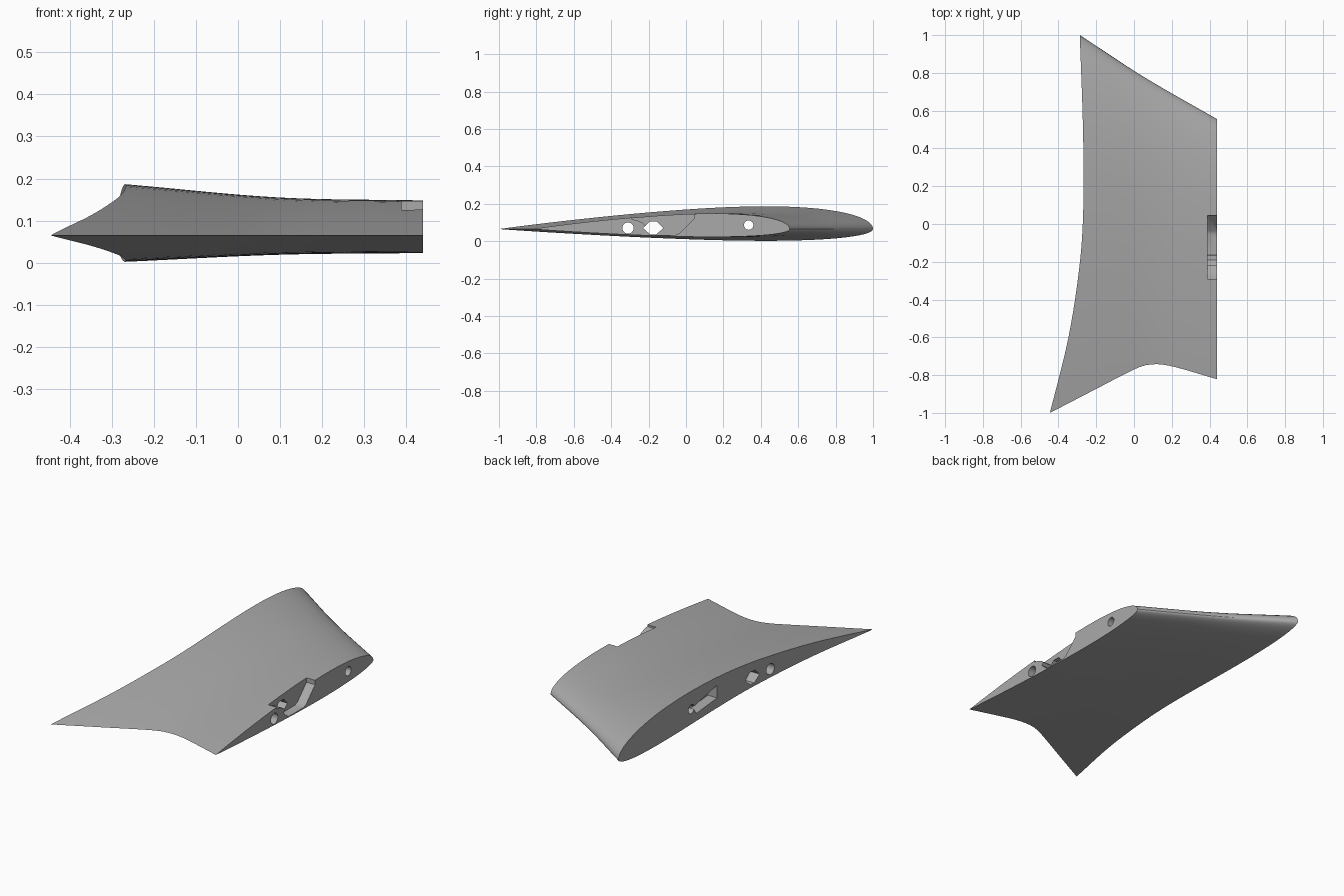
import bpy, bmesh, math

if "Cube" in bpy.data.objects:
    bpy.data.objects.remove(bpy.data.objects["Cube"])

grey = bpy.data.materials.new("mid grey")
grey.diffuse_color = (0.4, 0.4, 0.4, 1)
grey.use_nodes = True
grey.node_tree.nodes["Principled BSDF"].inputs["Base Color"].default_value = grey.diffuse_color


def curve(pts, x):
    """Smooth curve through points, straight beyond its ends."""
    n = len(pts)

    def slope(i):
        a, b = pts[max(i - 1, 0)], pts[min(i + 1, n - 1)]
        return (b[1] - a[1]) / (b[0] - a[0])
    if x <= pts[0][0]:
        return pts[0][1] + slope(0) * (x - pts[0][0])
    if x >= pts[-1][0]:
        return pts[-1][1] + slope(n - 1) * (x - pts[-1][0])
    i = max(k for k in range(n - 1) if pts[k][0] <= x)
    (x0, y0), (x1, y1) = pts[i], pts[i + 1]
    h = x1 - x0
    t = (x - x0) / h
    return ((2*t**3 - 3*t**2 + 1) * y0 + (t**3 - 2*t**2 + t) * h * slope(i)
            + (3*t**2 - 2*t**3) * y1 + (t**3 - t**2) * h * slope(i + 1))


# Outline: leading and trailing edges over x, curved left end over y
LEAD = [(-0.5, 1.135), (-0.287, 1.0), (0.05, 0.78), (0.44, 0.555)]
TRAIL = [(-0.445, -1.0), (-0.2, -0.873), (0.0, -0.77), (0.06, -0.748),
         (0.12, -0.742), (0.18, -0.749), (0.24, -0.763), (0.44, -0.822)]
LEFT = [(-1.0, -0.445), (-0.6, -0.347), (-0.2, -0.286), (0.1, -0.268),
        (0.5, -0.27), (1.0, -0.287)]
TOP = [(-0.25, 0.120), (0.1, 0.090), (0.44, 0.083)]
BOTTOM = [(-0.25, 0.062), (0.1, 0.046), (0.44, 0.042)]
RIGHT_X, MID_Z = 0.44, 0.065
CHORD, SPAN = 40, 28


def foil(t):
    """Half thickness of the section, with a maximum of one."""
    return 10 * (0.2969 * math.sqrt(t) - 0.126 * t - 0.3516 * t**2
                 + 0.2843 * t**3 - 0.1036 * t**4)


def chord_y(x, t):
    return curve(LEAD, x) * (1 - t) + curve(TRAIL, x) * t


def make_object(name, bm):
    bmesh.ops.recalc_face_normals(bm, faces=bm.faces)
    mesh = bpy.data.meshes.new(name)
    bm.to_mesh(mesh)
    bm.free()
    mesh.materials.append(grey)
    ob = bpy.data.objects.new(name, mesh)
    bpy.context.collection.objects.link(ob)
    return ob


# Wing panel: lofted skin, closed by strips at both ends
bm = bmesh.new()
upper, lower = [], []
for j in range(CHORD + 1):
    t = (1 - math.cos(math.pi * j / CHORD)) / 2
    x_left = -0.3
    for _ in range(30):
        x_left = curve(LEFT, chord_y(x_left, t))
    up, low = [], []
    for i in range(SPAN + 1):
        x = x_left + (RIGHT_X - x_left) * i / SPAN
        y = chord_y(x, t)
        f = foil(t)
        up.append(bm.verts.new((x, y, MID_Z + f * curve(TOP, x))))
        low.append(up[-1] if j in (0, CHORD) else
                   bm.verts.new((x, y, MID_Z - f * curve(BOTTOM, x))))
    upper.append(up)
    lower.append(low)
for j in range(CHORD):
    for rows in (upper, lower):
        for i in range(SPAN):
            bm.faces.new((rows[j][i], rows[j + 1][i],
                          rows[j + 1][i + 1], rows[j][i + 1]))
    for i in (0, SPAN):
        ring = [upper[j][i], upper[j + 1][i], lower[j + 1][i], lower[j][i]]
        bm.faces.new(list(dict.fromkeys(ring)))
wing = make_object("wing_panel", bm)


def cut(profile, x0, x1):
    """Remove a prism with a y-z profile from the wing."""
    cb = bmesh.new()
    a = [cb.verts.new((x0, y, z)) for y, z in profile]
    b = [cb.verts.new((x1, y, z)) for y, z in profile]
    cb.faces.new(a)
    cb.faces.new(b)
    for k in range(len(a)):
        m = (k + 1) % len(a)
        cb.faces.new((a[k], a[m], b[m], b[k]))
    cutter = make_object("cutter", cb)
    cutter.hide_render = True
    mod = wing.modifiers.new("cut", 'BOOLEAN')
    mod.operation = 'DIFFERENCE'
    mod.solver = 'EXACT'
    mod.object = cutter
    bpy.context.view_layer.objects.active = wing
    bpy.ops.object.modifier_apply(modifier=mod.name)
    bpy.data.objects.remove(cutter)


def circle(y, z, r, n=24):
    return [(y + r * math.cos(2 * math.pi * k / n),
             z + r * math.sin(2 * math.pi * k / n)) for k in range(n)]


# Spar holes running the full span
cut(circle(-0.31, 0.07, 0.03), -0.6, 0.6)
cut(circle(0.335, 0.086, 0.025), -0.6, 0.6)
cut([(-0.23, 0.07), (-0.195, 0.105), (-0.155, 0.105),
     (-0.122, 0.07), (-0.16, 0.035), (-0.19, 0.035)], -0.6, 0.6)
# Notch in the right end, open at the top
cut([(0.045, 0.3), (0.045, 0.122), (-0.035, 0.042), (-0.055, 0.034),
     (-0.165, 0.034), (-0.2, 0.07), (-0.235, 0.1), (-0.265, 0.113),
     (-0.29, 0.116), (-0.29, 0.3)], 0.388, 0.6)
# Pocket in the left end
cut([(0.32, 0.09), (0.29, 0.045), (0.11, 0.062), (0.11, 0.132)],
    -0.6, -0.21)

# Smooth skin with sharp ends and openings
bpy.ops.object.select_all(action='DESELECT')
wing.select_set(True)
bpy.context.view_layer.objects.active = wing
bpy.ops.object.shade_smooth_by_angle(angle=math.radians(30))
